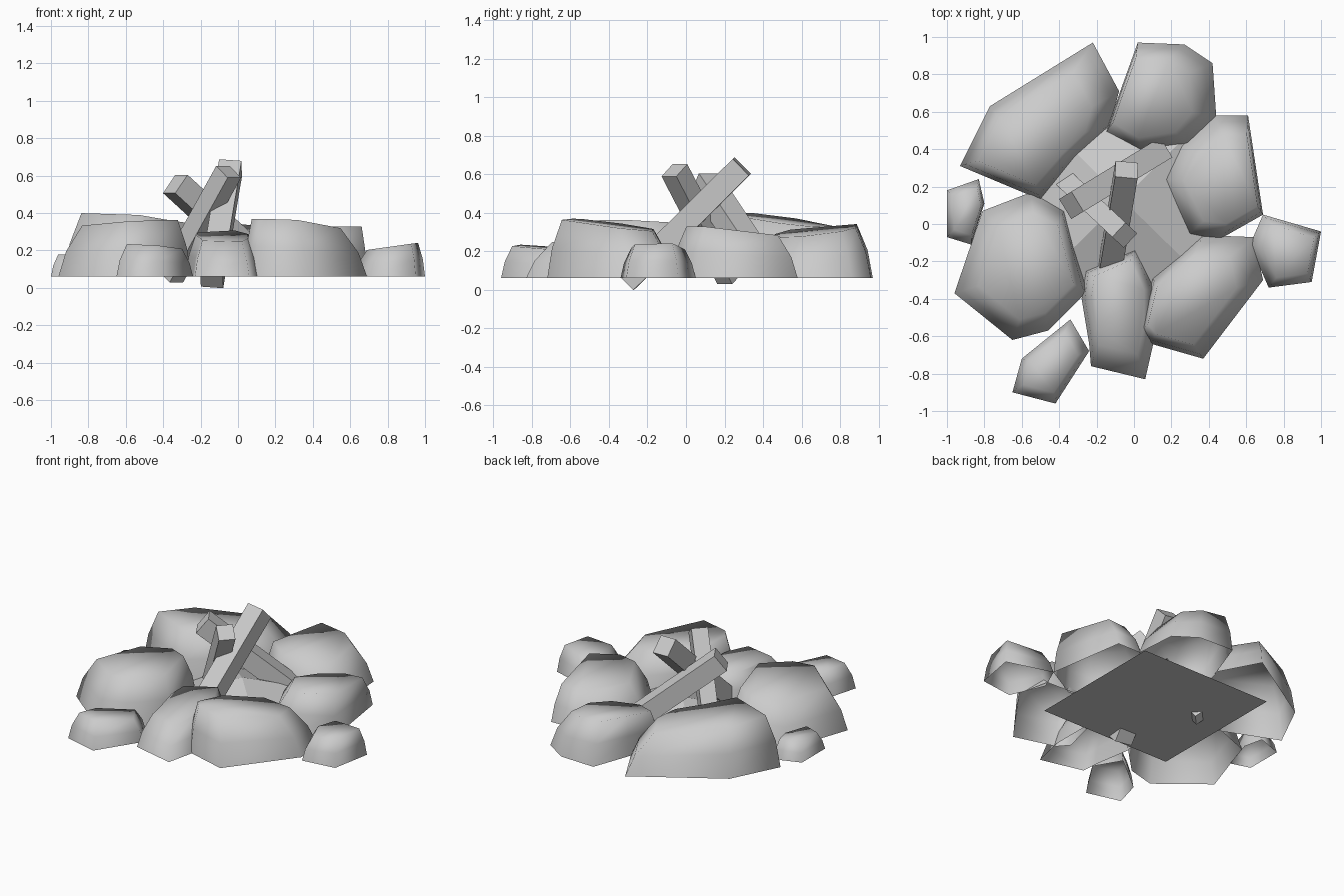
import bpy
from mathutils import Vector

cube = bpy.data.objects.get("Cube")
if cube:
    bpy.data.objects.remove(cube, do_unlink=True)

GROUND = 0.06

grey = bpy.data.materials.new("plain_grey")
grey.use_nodes = True
tone = (0.6, 0.6, 0.6, 1)
grey.diffuse_color = tone
grey.node_tree.nodes["Principled BSDF"].inputs["Base Color"].default_value = tone


def make_object(name, verts, faces, smooth=False):
    mesh = bpy.data.meshes.new(name)
    mesh.from_pydata(verts, [], faces)
    mesh.update()
    mesh.materials.append(grey)
    obj = bpy.data.objects.new(name, mesh)
    bpy.context.scene.collection.objects.link(obj)
    for face in mesh.polygons:
        face.use_smooth = smooth
    return obj


# Each ring of a rock: (scale of the outline, share of the height)
RINGS = ((1, 0), (0.91, 0.5), (0.72, 1))


def rock(name, outline, height, tilt=(0, 0), lean=(0, 0)):
    """Open-bottomed boulder: its outline rises to a smaller top, tilted and shifted sideways."""
    points = [Vector(p) for p in outline]
    centre = sum(points, Vector((0, 0))) / len(points)
    count = len(points)
    verts, faces = [], []
    for scale, share in RINGS:
        for p in points:
            offset = (p - centre) * scale
            top = height + offset.dot(Vector(tilt)) - GROUND
            place = centre + offset + Vector(lean) * (1 - scale) / (1 - RINGS[-1][0])
            verts.append((*place, GROUND + top * share))
    for ring in range(len(RINGS) - 1):
        for i in range(count):
            a, b = ring * count + i, ring * count + (i + 1) % count
            faces.append((a, b, b + count, a + count))
    faces.append(range(len(verts) - count, len(verts)))
    return make_object(name, verts, faces, smooth=True)


def beam(name, start, end, width, roll=0):
    """Square timber running between two points."""
    start, end = Vector(start), Vector(end)
    turn = (end - start).to_track_quat('Z', 'Y')
    half = width / 2
    corners = [(-half, -half), (half, -half), (half, half), (-half, half)]
    verts = [p + turn @ Vector((x - roll * y, y + roll * x, 0))
             for p in (start, end) for x, y in corners]
    faces = [(3, 2, 1, 0), (4, 5, 6, 7)]
    faces += [(i, (i + 1) % 4, (i + 1) % 4 + 4, i + 4) for i in range(4)]
    return make_object(name, verts, faces)


# Large rocks of the ring
rock("back_right_rock", [(-.22, .97), (-.77, .63), (-.93, .31), (-.5, .13),
     (-.31, .35), (-.13, .52), (-.08, .71)], .36, (-.07, -.09), (-.05, -.03))
rock("back_rock", [(.02, .97), (-.07, .72), (-.15, .49), (.04, .38),
     (.31, .42), (.44, .57), (.42, .86), (.27, .96)], .305, (-.1, .12), (-.05, 0))
rock("left_rock", [(.61, .58), (.43, .58), (.24, .43), (.14, .24),
     (.29, -.06), (.46, -.08), (.69, .05)], .3, (.06, -.11), (.05, -.01))
rock("front_left_rock", [(.03, -.57), (.09, -.64), (.37, -.72), (.69, -.3),
     (.64, -.07), (.37, -.06), (.1, -.29)], .34, (-.06, -.1), (-.04, -.02))
rock("front_rock", [(-.23, -.76), (.06, -.83), (.11, -.61), (.11, -.35),
     (.01, -.13), (-.26, -.25), (-.28, -.4), (-.24, -.64)], .275, (0, .12), (0, .04))
rock("right_rock", [(-.96, -.37), (-.65, -.62), (-.46, -.57), (-.25, -.36),
     (-.37, .08), (-.55, .17), (-.81, .07)], .345, (.06, -.04), (.02, 0))

# Small rocks outside the ring
rock("small_left_rock", [(.62, -.11), (.72, -.34), (.95, -.31), (1, -.04),
     (.69, .05)], .22, (.14, 0), (.02, 0))
rock("small_front_rock", [(-.65, -.9), (-.42, -.96), (-.24, -.68), (-.34, -.51),
     (-.6, -.72)], .22, (-.06, -.05), (0, 0))
rock("small_right_rock", [(-1, .18), (-1, -.07), (-.87, -.11), (-.8, .11),
     (-.83, .24)], .18, (.04, 0), (.01, 0))

# Low pyramid of ash on a square base
left, right, front, back = .43, -.55, -.35, .62
base = [(right, front), (left, front), (left, back), (right, back)]
make_object("ash_mound",
            [(x, y, GROUND) for x, y in base] + [(-.06, .13, .24)],
            [(3, 2, 1, 0)] + [(i, (i + 1) % 4, 4) for i in range(4)])

# Timbers leaning together over the ash
beam("long_timber", (-.14, -.31, .045), (-.04, .29, .64), .12, .1)
beam("right_timber", (-.36, .23, .06), (-.05, -.06, .62), .105)
beam("back_timber", (.14, .39, .12), (-.335, .1, .555), .125)
